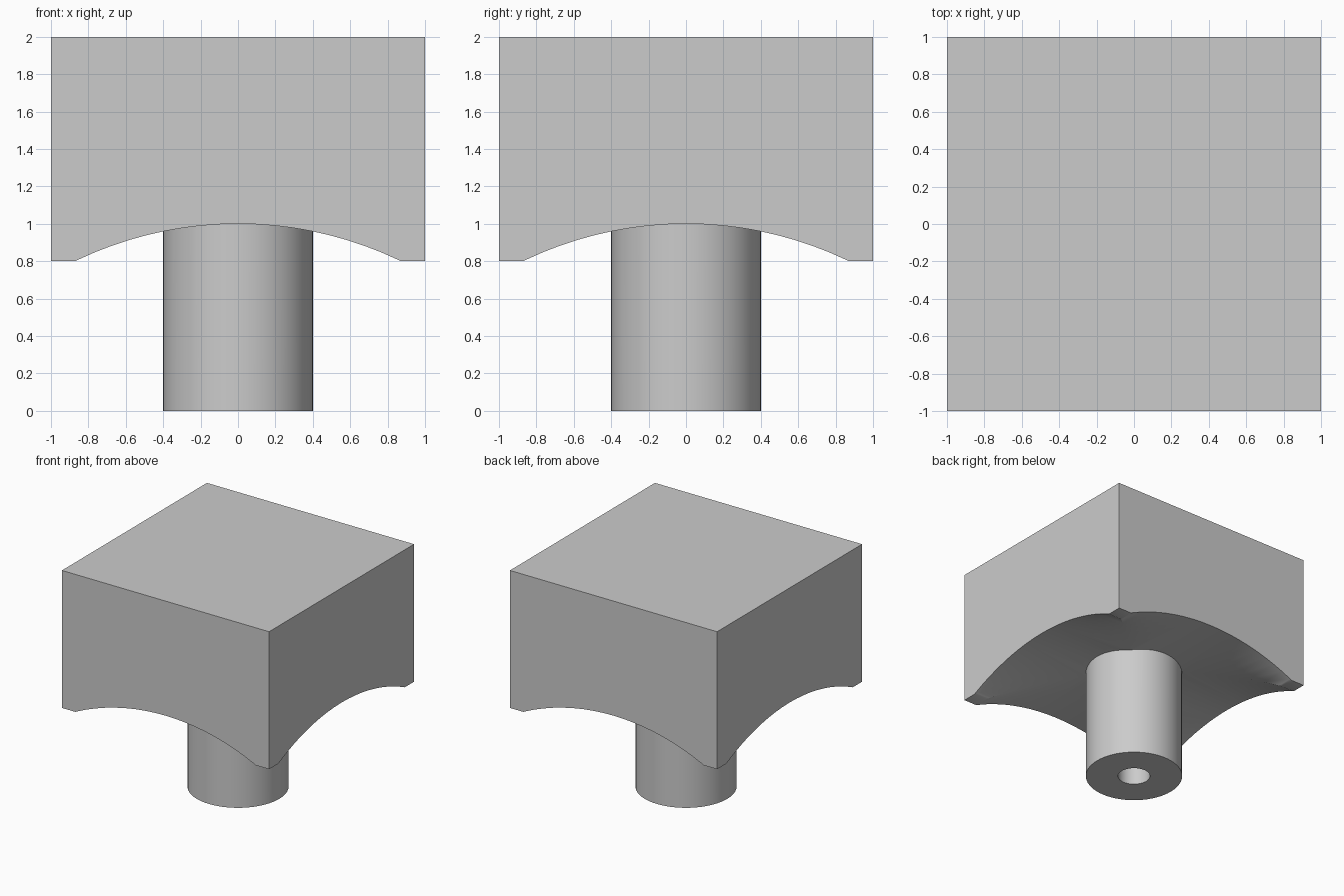
import bpy
from math import pi, radians

cube = bpy.data.objects.get("Cube")
if cube:
    bpy.data.objects.remove(cube, do_unlink=True)

# Single plain grey
grey = bpy.data.materials.new("plain grey")
grey.use_nodes = True
colour = (0.6, 0.6, 0.6, 1)
grey.diffuse_color = colour
grey.node_tree.nodes["Principled BSDF"].inputs["Base Color"].default_value = colour


def finish(name):
    obj = bpy.context.object
    obj.name = obj.data.name = name
    obj.data.materials.append(grey)
    return obj


def rod(name, radius, bottom, top, sides):
    bpy.ops.mesh.primitive_cylinder_add(vertices=sides, radius=radius, depth=top - bottom,
                                        location=(0, 0, (bottom + top) / 2))
    return finish(name)


def combine(target, tool, operation):
    mod = target.modifiers.new(tool.name, 'BOOLEAN')
    mod.object, mod.operation, mod.solver = tool, operation, 'EXACT'
    bpy.context.view_layer.objects.active = target
    bpy.ops.object.modifier_apply(modifier=mod.name)
    bpy.data.objects.remove(tool, do_unlink=True)


# Square head block
bpy.ops.mesh.primitive_cube_add(size=2, location=(0, 0, 1.4))
block = finish("block_on_post")
block.scale.z = 0.6
bpy.ops.object.transform_apply(location=True, rotation=True, scale=True)

# Crossed barrel arches hollow the underside
for rotation in ((pi / 2, 0, 0), (0, pi / 2, 0)):
    bpy.ops.mesh.primitive_cylinder_add(vertices=128, radius=2, depth=4,
                                        location=(0, 0, -1), rotation=rotation)
    combine(block, finish("arch_cutter"), 'DIFFERENCE')

# Round post with a bore up its middle
combine(block, rod("post", 0.4, 0, 1.2, 64), 'UNION')
combine(block, rod("bore_cutter", 0.133, -0.2, 1, 48), 'DIFFERENCE')

bpy.ops.object.select_all(action='DESELECT')
block.select_set(True)
bpy.context.view_layer.objects.active = block
bpy.ops.object.shade_smooth_by_angle(angle=radians(30))
